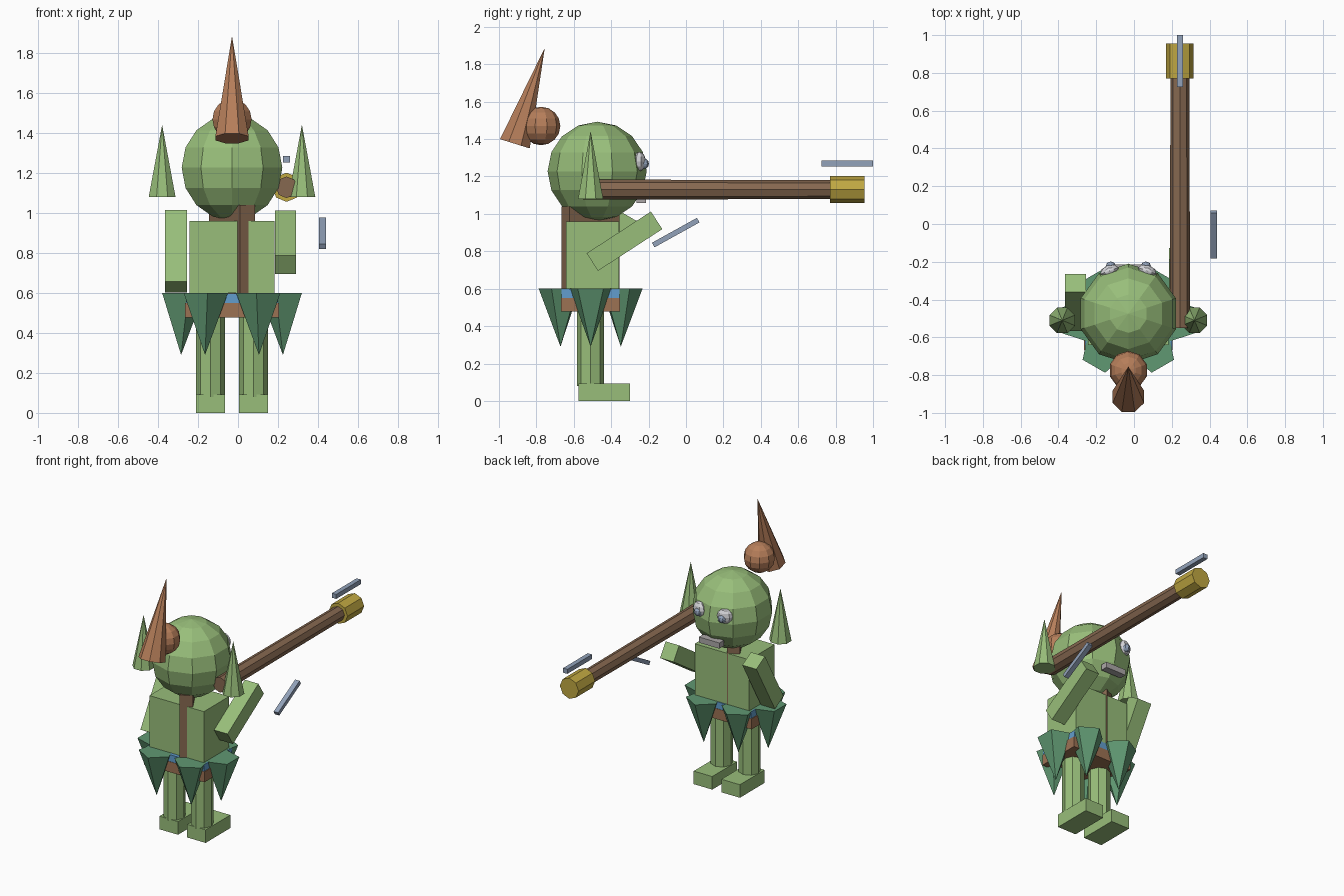
import bpy, bmesh
from math import sin, cos, pi, radians, atan2
from mathutils import Matrix, Vector, Euler

cube = bpy.data.objects.get("Cube")
if cube:
    bpy.data.objects.remove(cube, do_unlink=True)


def material(name, rgb):
    lin = [((c / 255 + 0.055) / 1.055) ** 2.4 for c in rgb] + [1]
    m = bpy.data.materials.new(name)
    m.use_nodes = True
    m.diffuse_color = lin
    m.node_tree.nodes["Principled BSDF"].inputs["Base Color"].default_value = lin
    return m


SKIN = material("skin green", (152, 190, 122))
LEAF = material("leaf green", (96, 152, 114))
HAIR = material("hair copper", (182, 126, 90))
LEATHER = material("belt leather", (156, 114, 84))
WOOD = material("wood brown", (134, 104, 80))
BLUE = material("sash blue", (98, 158, 206))
GOLD = material("gold", (192, 168, 66))
STEEL = material("steel blue", (146, 162, 186))
WHITE = material("eye white", (216, 216, 220))
GREY = material("mouth grey", (172, 168, 168))
CX, CY = -0.03, -0.51


def finish(name, bm, mat, loc, rot, scale=(1, 1, 1)):
    bmesh.ops.recalc_face_normals(bm, faces=bm.faces)
    me = bpy.data.meshes.new(name)
    bm.to_mesh(me)
    bm.free()
    me.materials.append(mat)
    ob = bpy.data.objects.new(name, me)
    bpy.context.collection.objects.link(ob)
    ob.location, ob.rotation_euler, ob.scale = loc, rot, scale
    return ob


def box(name, mat, loc, size, rot=(0, 0, 0)):
    bm = bmesh.new()
    bmesh.ops.create_cube(bm, size=1)
    bmesh.ops.scale(bm, vec=size, verts=bm.verts)
    return finish(name, bm, mat, loc, rot)


def lathe(name, mat, loc, profile, sides, phase=0.0, rot=(0, 0, 0), scale=(1, 1, 1)):
    """Turn (radius, height) points about z, closing the ends."""
    bm = bmesh.new()
    rings = []
    for r, z in profile:
        angles = [phase + 2 * pi * i / sides for i in range(sides)] if r > 0 else [0]
        rings.append([bm.verts.new((r * cos(a), r * sin(a), z)) for a in angles])
    for lo, hi in zip(rings, rings[1:]):
        for i in range(sides):
            j = (i + 1) % sides
            quad = [lo[i % len(lo)], lo[j % len(lo)], hi[j % len(hi)], hi[i % len(hi)]]
            bm.faces.new(list(dict.fromkeys(quad)))
    for end in (rings[0], rings[-1]):
        if len(end) > 1:
            bm.faces.new(end)
    return finish(name, bm, mat, loc, rot, scale)


def ball(name, mat, loc, r, sides=10, rings=8, phase=pi / 2, **kw):
    steps = [-pi / 2 + pi * k / rings for k in range(1, rings)]
    profile = [(0, -r)] + [(r * cos(a), r * sin(a)) for a in steps] + [(0, r)]
    return lathe(name, mat, loc, profile, sides, phase, **kw)


# Head with ball and spike of hair at the back
ball("head", SKIN, (CX, -0.475, 1.228), 0.265)
ball("hair_bun", HAIR, (CX, -0.775, 1.47), 0.103)
axis = Vector((0, 0.16, 0.513))
lathe("hair_spike", HAIR, (CX, -0.915, 1.375), [(0.09, 0), (0, axis.length)], 8, pi / 8,
      rot=(-atan2(axis.y, axis.z), 0, 0))

# Paired parts
for side, s in (("left", 1), ("right", -1)):
    lathe(side + "_ear", SKIN, (CX + s * 0.35, CY, 1.08), [(0.073, 0), (0, 0.363)], 8, pi / 8)
    ball(side + "_eye", WHITE, (CX + s * 0.1, -0.248, 1.28), 0.052, 8, 6,
         rot=(0, 0, -s * radians(20)), scale=(1, 0.6, 1))
    ball(side + "_pupil", STEEL, (CX + s * 0.093, -0.226, 1.268), 0.028, 8, 6)
    lathe(side + "_leg", SKIN, (CX + s * 0.108, CY, 0), [(0.072, 0.08), (0.072, 0.5)], 8)
    box(side + "_foot", SKIN, (CX + s * 0.108, -0.438, 0.046), (0.145, 0.275, 0.092))

box("mouth", GREY, (CX, -0.24, 1.078), (0.16, 0.05, 0.04))

# Body, strap and belt
box("torso", SKIN, (CX, -0.5, 0.78), (0.425, 0.283, 0.36))
box("strap", WOOD, (CX, CY, 0.81), (0.085, 0.31, 0.46), (0, 0, radians(30)))
box("sash", BLUE, (CX, CY, 0.574), (0.46, 0.31, 0.05))
box("belt", LEATHER, (CX, CY, 0.514), (0.47, 0.315, 0.074))

# Arms, one hanging and one reaching forward
box("right_arm", SKIN, (-0.31, -0.415, 0.81), (0.11, 0.11, 0.415), (-radians(30), 0, 0))
box("left_arm", SKIN, (0.238, -0.329, 0.854), (0.105, 0.112, 0.41), (-radians(57), 0, 0))

# Skirt of pointed leaves, flat side outward
for k in range(6):
    a = k * pi / 3
    x, y = (0.255 * cos(a), 0.0) if k % 3 == 0 else (0.27 * cos(a), 0.186 * sin(a))
    lathe("skirt_leaf", LEAF, (CX + x, CY + y, 0.29), [(0, 0), (0.117, 0.31)], 5, a + pi / 5)

# Long staff with capped end and two loose blades
along_y = (-pi / 2, 0, 0)
lathe("staff", WOOD, (0.243, 0, 1.13), [(0.054, -0.55), (0.05, 0.78)], 8, 0, along_y)
lathe("staff_cap", GOLD, (0.243, 0, 1.13), [(0.073, 0.77), (0.073, 0.955)], 8, 0, along_y)
box("staff_blade", STEEL, (0.243, 0.862, 1.27), (0.033, 0.275, 0.032))
box("hand_blade", STEEL, (0.423, -0.055, 0.9), (0.035, 0.275, 0.028), (radians(29), 0, 0))
